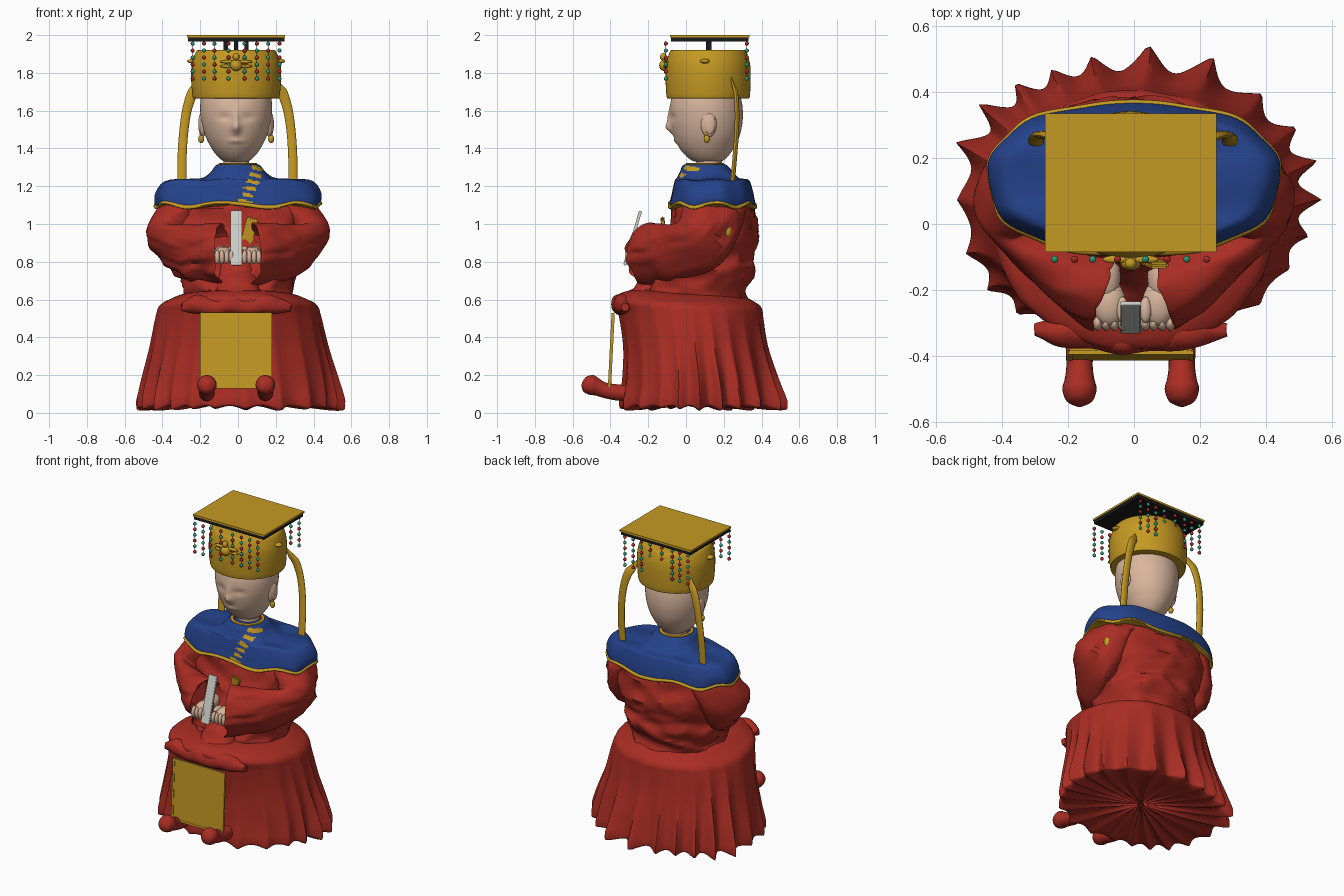
import bpy, bmesh
from math import sin, cos, pi, exp, copysign, hypot
from mathutils import Vector, Matrix, Euler, noise

cube = bpy.data.objects.get("Cube")
if cube:
    bpy.data.objects.remove(cube)


def material(name, *rgb):
    m = bpy.data.materials.new(name)
    m.use_nodes = True
    m.diffuse_color = (*rgb, 1)
    m.node_tree.nodes["Principled BSDF"].inputs["Base Color"].default_value = (*rgb, 1)
    return m


RED = material("red cloth", .40, .026, .017)
GOLD = material("gold", .56, .32, .016)
BLUE = material("blue cloth", .018, .055, .26)
SKIN = material("skin", .70, .47, .34)
BLACK = material("black lacquer", .01, .01, .012)
WHITE = material("pale jade", .62, .62, .58)
TEAL = material("teal bead", .026, .32, .18)


def finish(name, bm, *mats, angle=40):
    bmesh.ops.recalc_face_normals(bm, faces=bm.faces)
    me = bpy.data.meshes.new(name)
    bm.to_mesh(me)
    bm.free()
    ob = bpy.data.objects.new(name, me)
    bpy.context.collection.objects.link(ob)
    for m in mats:
        me.materials.append(m)
    bpy.ops.object.select_all(action='DESELECT')
    ob.select_set(True)
    bpy.context.view_layer.objects.active = ob
    bpy.ops.object.shade_smooth_by_angle(angle=angle * pi / 180)


def spline(keys, steps):
    """Smoothly interpolate rows of (centre, u, w)."""
    out = []
    for i in range(len(keys) - 1):
        rows = [keys[max(0, min(len(keys) - 1, i + k))] for k in (-1, 0, 1, 2)]
        for s in range(steps):
            t = s / steps
            out.append([b + (c - a) * (t / 2) + (a * 2 - b * 5 + c * 4 - d) * (t * t / 2)
                        + (b * 3 - a - c * 3 + d) * (t ** 3 / 2) for a, b, c, d in zip(*rows)])
    return out + [keys[-1]]


def loft(name, keys, *mats, n=64, steps=5, power=2, warp=None, rule=None, angle=40):
    """Skin elliptical rings, each a centre and two half axes, and cap the ends."""
    bm = bmesh.new()
    rings = []
    for c, u, w in spline([tuple(map(Vector, k)) for k in keys], steps):
        ring = []
        for i in range(n):
            a = 2 * pi * i / n
            ca, sa = (copysign(abs(f) ** (2 / power), f) for f in (cos(a), sin(a)))
            p = c + u * ca + w * sa
            ring.append(bm.verts.new(warp(p, a) if warp else p))
        rings.append(ring)
    for lo, hi in zip(rings, rings[1:]):
        for i in range(n):
            j = (i + 1) % n
            bm.faces.new((lo[i], lo[j], hi[j], hi[i]))
    bm.faces.new(rings[0])
    bm.faces.new(rings[-1])
    if rule:
        for f in bm.faces:
            f.material_index = rule(f.calc_center_median())
    finish(name, bm, *mats, angle=angle)


def level(rows, x=0):
    """Level rings from rows of height, half width, front y and back y."""
    return [((x, (f + b) / 2, z), (r, 0, 0), (0, (b - f) / 2, 0)) for z, r, f, b in rows]


def blobs(name, mat, items, seg=12):
    bm = bmesh.new()
    for loc, size in items:
        mat4 = Matrix.Translation(loc) @ Matrix.Diagonal((*size, 1))
        bmesh.ops.create_uvsphere(bm, u_segments=seg, v_segments=seg * 2 // 3, radius=1, matrix=mat4)
    finish(name, bm, mat, angle=80)


def box(name, mat, loc, size, rot=(0, 0, 0), bevel=0):
    bm = bmesh.new()
    bmesh.ops.create_cube(bm, size=1, matrix=Matrix.Diagonal((*size, 1)))
    if bevel:
        bmesh.ops.bevel(bm, geom=bm.edges[:], offset=bevel, segments=2, affect='EDGES')
    bmesh.ops.transform(bm, matrix=Matrix.Translation(loc) @ Euler(rot).to_matrix().to_4x4(), verts=bm.verts)
    finish(name, bm, mat, angle=30)


def folds(amount, scale):
    """Cloth creases that run mostly sideways."""
    def warp(p, a):
        q = Vector((p.x, p.y, p.z * 2.2)) * scale
        ridge = .5 - abs(noise.noise(q)) * 2
        return p + Vector((cos(a), sin(a), .3)) * amount * ridge
    return warp


# Pleated skirt with a domed lap
def pleat(p, a):
    ridge = (1 - abs(sin(11 * a + .9 * sin(3 * a)))) * (.75 + .25 * sin(5 * a + 1))
    fade = max(0, min(1, (.62 - p.z) / .55))
    back = .65 + .35 * sin(a)
    k = 1 + fade * back * ((.08 + .12 * fade) * ridge - .055) + .015 * noise.noise(Vector((p.x * 9, p.y * 9, p.z * 3)))
    lift = -.015 * sin(a) * max(0, min(1, (p.z - .4) / .15))
    hem = .03 * (1 - ridge) * max(0, 1 - p.z / .1)
    return Vector((p.x * k, .06 + (p.y - .06) * k, p.z + lift + hem))


loft("skirt", level([(.05, .02, .04, .08), (.03, .3, -.18, .28), (.01, .49, -.32, .46), (.045, .52, -.345, .49),
                     (.18, .505, -.33, .465), (.36, .465, -.33, .425), (.51, .435, -.355, .408),
                     (.57, .415, -.38, .4), (.605, .355, -.37, .36), (.63, .28, -.31, .3), (.64, .15, -.2, .2)]),
     RED, n=264, power=2.15, warp=pleat, angle=50)

# Rolled lap drape over the apron
roll = [(-.3, .56, .02), (-.22, .575, .045), (-.12, .56, .04), (-.04, .575, .05), (.05, .56, .04),
        (.13, .575, .048), (.2, .57, .042), (.28, .56, .02)]
loft("lap_drape", [((x, -.35 + abs(x) * .1, z), (0, r, 0), (0, 0, r * 1.1)) for x, z, r in roll],
     RED, n=32, warp=folds(.01, 9))

# Torso
loft("torso", level([(.55, .28, -.2, .32), (.65, .28, -.22, .33), (.75, .315, -.17, .36), (.83, .31, -.14, .35),
                     (.93, .34, -.11, .378), (1.08, .36, -.07, .355), (1.16, .3, -.02, .3)]),
     RED, n=96, power=2.2, warp=folds(.028, 5))
loft("front_fall", level([(.6, .13, -.34, -.05), (.68, .11, -.27, -.05), (.78, .09, -.18, -.04),
                          (.9, .07, -.12, 0)]), RED, n=32, warp=folds(.012, 9))

for s, side in ((1, "left"), (-1, "right")):
    # Wide sleeve, turned inward at the cuff to make the opening
    keys = [((.22, .15, 1.14), (0, .15, 0), (.08, 0, .08)),
            ((.31, .14, 1.04), (0, .165, -.02), (.105, 0, .06)),
            ((.365, .07, .895), (0, .115, -.105), (.12, -.02, .05)),
            ((.27, -.07, .85), (0, .03, -.145), (.065, -.08, .02)),
            ((.17, -.14, .845), (0, .02, -.16), (.06, -.105, .02)),
            ((.09, -.19, .84), (0, 0, -.165), (.045, -.128, .01)),
            ((.095, -.185, .84), (0, 0, -.15), (.04, -.114, .01)),
            ((.17, -.13, .845), (0, 0, -.1), (.04, -.07, .01))]
    keys = [[(s * x, y, z) for x, y, z in k] for k in keys]
    loft(side + "_sleeve", keys, RED, n=72, power=1.8, warp=folds(.024, 6))

    # Hand with curled fingers
    items = [((s * .075, -.24, .845), (.05, .07, .035)), ((s * .085, -.16, .845), (.045, .08, .04)),
             ((s * .035, -.26, .868), (.018, .04, .016))]
    items += [((s * (.035 + .025 * i), -.3, .825), (.0145, .024, .038)) for i in range(4)]
    blobs(side + "_hand", SKIN, items, 16)

    # Shoe with an upturned toe
    foot = -.01 + s * .155
    path = [(-.25, .1, .04), (-.36, .108, .042), (-.43, .12, .04), (-.47, .137, .045),
            (-.5, .148, .052), (-.535, .152, .04), (-.552, .152, .01)]
    loft(side + "_shoe", [((foot, y, z), (r, 0, 0), (0, .2 * r, r)) for y, z, r in path], RED, n=24)

    # Ribbon arching from crown to shoulder, pointed at the crown
    path = [(.19, .238, 1.775, .004), (.212, .252, 1.73, .018), (.24, .264, 1.69, .024), (.268, .27, 1.6, .024),
            (.285, .268, 1.48, .024), (.293, .258, 1.35, .024), (.293, .245, 1.2, .024)]
    keys = [((s * x - .003, y, z), (s * r, 0, r * max(0, (z - 1.5) * 3)), (0, r / 2, 0)) for x, y, z, r in path]
    loft(side + "_ribbon", keys, GOLD, n=16)

    # Ear, earring, crown pin and side tassel
    blobs(side + "_ear", SKIN, [((s * .176 - .01, .12, 1.53), (.02, .042, .07)),
                                ((s * .188 - .01, .125, 1.53), (.012, .03, .055))], 20)
    blobs(side + "_earring", GOLD, [((s * .185 - .01, .11, 1.45), (.016, .016, .022)),
                                    ((s * .185 - .01, .11, 1.478), (.008, .008, .02))])
    blobs(side + "_crown_pin", GOLD, [((s * .23 - .01, .1, 1.862), (.03, .026, .012))])
    blobs(side + "_tassel", GOLD, [((s * .385, .22, .965), (.03, .025, .045))])


# Shoulder cape, with gold fastenings on its front
def fastening(c):
    band = abs(c.x - .035 - (c.z - 1.1) * .36) < .034
    return int(c.y < .07 and band and c.z > 1.11 and (c.z * 26 + c.x * 6) % 1 < .55)


cape_keys = level([(1.312, .085, .02, .19), (1.312, .115, -.015, .215), (1.27, .15, -.035, .255), (1.24, .2, -.05, .285),
                   (1.235, .3, -.055, .32), (1.23, .375, -.06, .335), (1.205, .415, -.066, .345),
                   (1.15, .44, -.078, .358), (1.1, .43, -.085, .36), (1.11, .38, -.04, .32)])


def ripple(p, a):
    d = max(0, 1.3 - p.z) * 5
    k = 1 + .015 * d * sin(9 * a)
    return Vector((p.x * k, .13 + (p.y - .13) * k, p.z + .012 * d * sin(7 * a + 1)))


loft("shoulder_cape", cape_keys, BLUE, GOLD, n=192, steps=8, power=2.4, warp=ripple, rule=fastening)
c, u, w = cape_keys[-2]
trim = [((*c[:2], c[2] + dz), (u[0] + dr, 0, 0), (0, w[1] + dr, 0))
        for dr, dz in ((-.012, 0), (0, .012), (.012, .004), (.01, -.008), (-.012, -.01))]
loft("cape_trim", trim, GOLD, n=192, steps=2, power=2.4, warp=ripple)
loft("neck_collar", level([(1.3, .105, -.005, .205), (1.32, .102, -.002, .202), (1.322, .085, .015, .185),
                           (1.3, .07, .03, .17)]),
     GOLD, RED, n=40, steps=2, rule=lambda c: int(hypot(c.x, c.y - .1) < .088))
box("chest_strap", GOLD, (.06, -.118, .965), (.06, .02, .14), (.1, .25, 0), .006)


# Neck and head with a softly modelled face
def face(p, a):
    if sin(a) < 0:
        push = 0
        for x, z, sx, sz, h in ((0, 1.51, .024, .028, .028), (0, 1.56, .015, .04, .012), (0, 1.44, .04, .012, .008),
                                (.065, 1.565, .035, .02, -.009), (-.065, 1.565, .035, .02, -.009)):
            push += h * exp(-((p.x + .01 - x) / sx) ** 2 - ((p.z - z) / sz) ** 2)
        p.y -= push * min(1, -2 * sin(a))
    return p


loft("neck", level([(1.25, .075, .04, .19), (1.31, .068, .055, .19), (1.38, .068, .055, .19)], -.01), SKIN, n=32)
loft("head", level([(1.325, .03, .08, .15), (1.335, .07, .035, .195), (1.365, .104, -.005, .228), (1.41, .135, -.04, .258),
                    (1.47, .164, -.066, .285), (1.55, .185, -.084, .3), (1.63, .19, -.084, .298), (1.7, .178, -.065, .28),
                    (1.76, .15, -.03, .25)], -.01), SKIN, n=120, steps=8, warp=face, angle=60)

# Crown, posts and flat top board
loft("crown", level([(1.665, .222, -.095, .328), (1.675, .23, -.103, .338), (1.76, .238, -.108, .342),
                     (1.84, .236, -.106, .34), (1.89, .222, -.094, .328), (1.915, .21, -.084, .318),
                     (1.92, .203, -.078, .312)], -.01), GOLD, n=72, steps=3, angle=35)
box("board_top", GOLD, (-.01, .125, 1.994), (.52, .42, .012))
box("board_underside", BLACK, (-.01, .125, 1.978), (.51, .41, .022))
for x in (-.065, -.01, .045):
    box("board_post", BLACK, (x, .12, 1.94), (.022, .028, .07))

# Crown jewel with small wings
blobs("crown_jewel", GOLD, [((-.01, -.115, 1.84), (.032, .027, .03)), ((-.01, -.12, 1.885), (.018, .018, .02))]
      + [((-.01 + s * .045, -.107, 1.847 + .012 * k), (.04, .012, .009)) for s in (1, -1) for k in (-1, 1)], 16)

# Bead strings, front and back
beads = {TEAL: [], RED: []}
cords = bmesh.new()
for y in (-.107, .322):
    for i, x in enumerate((-.24, -.18, -.125, -.05, .035, .1, .16, .22)):
        bmesh.ops.create_cube(cords, matrix=Matrix.Translation((x, y, 1.87)) @ Matrix.Diagonal((.002, .002, .2, 1)))
        for k in range(6):
            beads[(TEAL, RED)[(i + k) % 2]].append(((x, y, 1.955 - .037 * k), (.011, .011, .011)))
finish("bead_cords", cords, BLACK)
blobs("teal_beads", TEAL, beads[TEAL], 9)
blobs("red_beads", RED, beads[RED], 9)

# Held tablet
box("tablet", WHITE, (-.01, -.283, .925), (.062, .016, .3), (-.285, 0, 0), .003)

# Front apron panel with a raised border
tilt = (-.05, 0, 0)
box("apron", GOLD, (-.01, -.394, .33), (.38, .014, .4), tilt, .005)
for s in (1, -1):
    box("apron_side_border", GOLD, (-.01 + s * .183, -.4, .33), (.014, .008, .4), tilt)
    box("apron_end_border", GOLD, (-.01, -.4 + s * .009, .33 + s * .193), (.38, .008, .014), tilt)
